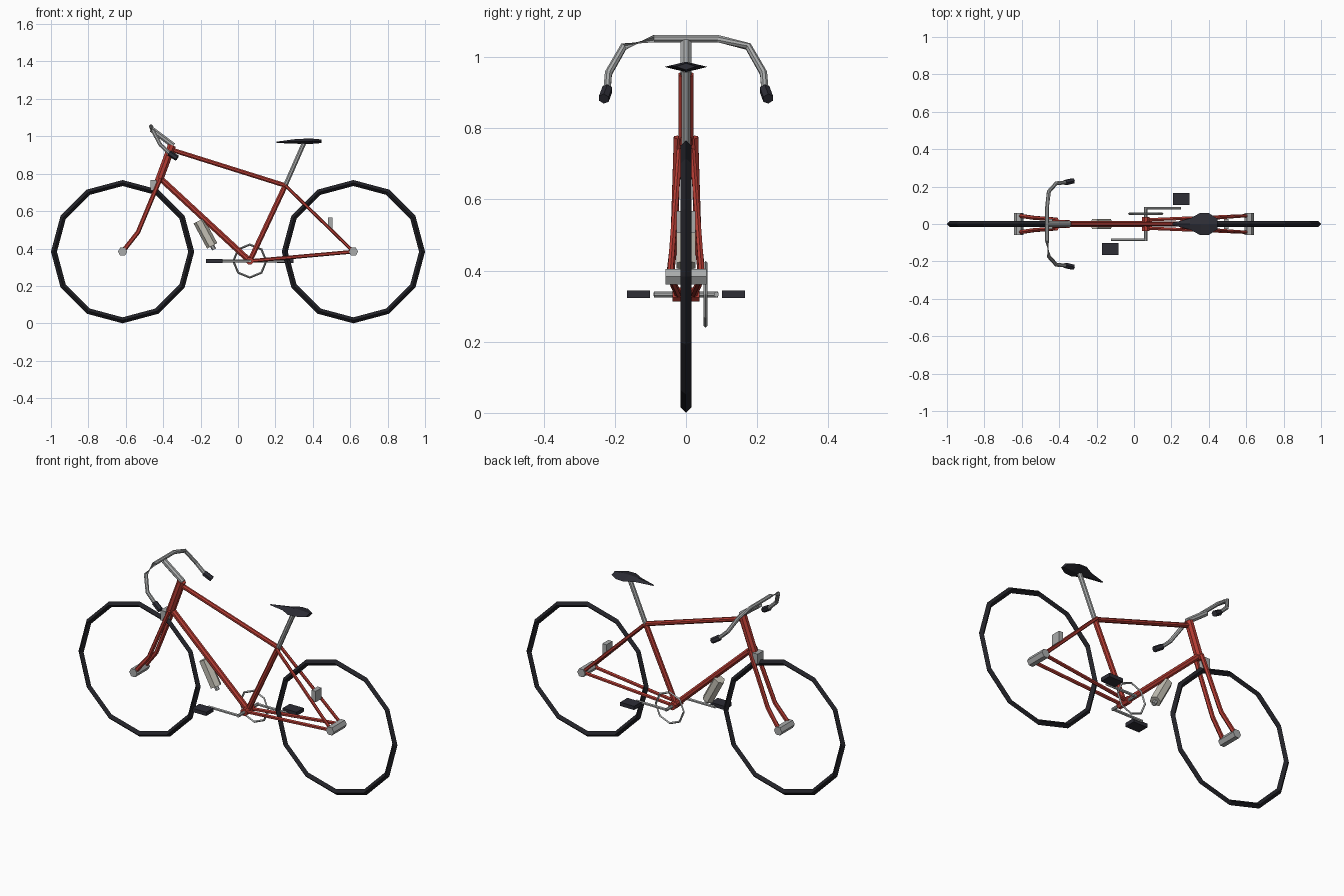
import bpy, bmesh, math
from mathutils import Vector, Matrix

if "Cube" in bpy.data.objects:
    bpy.data.objects.remove(bpy.data.objects["Cube"])


def material(name, rgb):
    m = bpy.data.materials.new(name)
    m.diffuse_color = (*rgb, 1)
    m.use_nodes = True
    m.node_tree.nodes["Principled BSDF"].inputs["Base Color"].default_value = m.diffuse_color
    return m


RED = material("frame red", (0.46, 0.045, 0.033))
GREY = material("metal grey", (0.40, 0.41, 0.41))
DARK = material("saddle dark", (0.026, 0.026, 0.036))
TYRE = material("tyre black", (0.016, 0.016, 0.021))
CREAM = material("bottle cream", (0.55, 0.53, 0.46))


def finish(name, bm, mat):
    bmesh.ops.recalc_face_normals(bm, faces=bm.faces)
    me = bpy.data.meshes.new(name)
    bm.to_mesh(me)
    bm.free()
    me.materials.append(mat)
    ob = bpy.data.objects.new(name, me)
    bpy.context.collection.objects.link(ob)
    return ob


def tube(name, pts, r, mat, sides=8, closed=False, turn=0.5):
    """Sweep a polygon along a path, mitred at the bends."""
    pts = [Vector(p) for p in pts]
    n, bm, rings = len(pts), bmesh.new(), []
    for i, p in enumerate(pts):
        a = pts[i - 1] if closed or i else p
        b = pts[(i + 1) % n] if closed or i < n - 1 else p
        d = (b - a).normalized()
        side = Vector((0, 1, 0))
        if abs(d.y) > 0.85:
            side = Vector((0, 0, 1))
        u = (side - d * side.dot(d)).normalized()
        v = d.cross(u)
        ring = []
        for k in range(sides):
            t = (k + turn) * math.tau / sides
            ring.append(bm.verts.new(p + (u * math.cos(t) + v * math.sin(t)) * r))
        rings.append(ring)
    for i in range(n if closed else n - 1):
        A, B = rings[i], rings[(i + 1) % n]
        for k in range(sides):
            j = (k + 1) % sides
            bm.faces.new((A[k], A[j], B[j], B[k]))
    if not closed:
        bm.faces.new(rings[0])
        bm.faces.new(rings[-1])
    return finish(name, bm, mat)


def hoop(name, c, r, minor, count, sides, mat):
    pts = []
    for i in range(count):
        t = i * math.tau / count
        pts.append((c[0] + r * math.cos(t), c[1], c[2] + r * math.sin(t)))
    return tube(name, pts, minor, mat, sides, True, 0)


def box(name, c, size, mat, tilt=0):
    bm = bmesh.new()
    bmesh.ops.create_cube(bm, size=1)
    m = Matrix.Translation(c) @ Matrix.Rotation(tilt, 4, 'Y') @ Matrix.Diagonal((*size, 1))
    bmesh.ops.transform(bm, matrix=m, verts=bm.verts)
    return finish(name, bm, mat)


# Wheels and hubs
WX, WZ = 0.617, 0.383
for label, s in (("front", -1), ("rear", 1)):
    hoop(label + "_tyre", (s * WX, 0, WZ), 0.367, 0.016, 12, 4, TYRE)
    tube(label + "_hub", [(s * WX, -0.058, WZ), (s * WX, 0.058, WZ)], 0.025, GREY, 6)

# Main frame tubes
BB, SEAT = (0.063, 0, 0.333), (0.253, 0, 0.737)
tube("head_tube", [(-0.425, 0, 0.757), (-0.353, 0, 0.952)], 0.023, RED)
tube("top_tube", [(-0.355, 0, 0.928), SEAT], 0.013, RED)
tube("down_tube", [(-0.415, 0, 0.775), BB], 0.017, RED)
tube("seat_tube", [BB, SEAT], 0.015, RED)
tube("bottom_bracket", [(0.063, -0.038, 0.333), (0.063, 0.038, 0.333)], 0.021, RED)

# Paired stays, fork legs, cranks and pedals
for label, s in (("near", -1), ("far", 1)):
    tube(label + "_chainstay", [(0.063, s * 0.022, 0.333), (WX, s * 0.045, WZ)], 0.010, RED, 6)
    tube(label + "_seatstay", [(0.253, s * 0.018, 0.737), (WX, s * 0.045, WZ)], 0.009, RED, 6)
    tube(label + "_fork_leg", [(-0.415, s * 0.024, 0.775), (-0.535, s * 0.033, 0.487),
                               (-WX, s * 0.045, WZ)], 0.012, RED, 6)
    tube(label + "_crank", [(0.063, s * 0.085, 0.333), (0.063 + s * 0.187, s * 0.085, 0.333)],
         0.008, GREY, 6)
    box(label + "_pedal", (0.063 + s * 0.19, s * 0.133, 0.333), (0.088, 0.065, 0.021), DARK)
tube("crank_axle", [(0.063, -0.09, 0.333), (0.063, 0.09, 0.333)], 0.009, GREY)
hoop("chainring", (0.063, 0.055, 0.333), 0.088, 0.006, 8, 4, GREY)

# Brakes
box("front_brake", (-0.452, 0, 0.738), (0.032, 0.054, 0.058), GREY)
box("rear_brake", (0.493, 0, 0.536), (0.026, 0.054, 0.062), GREY)

# Stem, handlebar and grips
tube("stem", [(-0.345, 0, 0.950), (-0.463, 0, 1.038)], 0.016, GREY)
half = [(-0.465, 0.09, 1.052), (-0.455, 0.175, 1.030),
        (-0.415, 0.218, 0.955), (-0.365, 0.222, 0.908)]
tube("handlebar", [(x, -y, z) for x, y, z in reversed(half)] + half, 0.011, GREY)
for label, s in (("near", -1), ("far", 1)):
    tube(label + "_grip", [(-0.368, s * 0.221, 0.910), (-0.325, s * 0.231, 0.883)], 0.016, DARK, 6)

# Seat post
tube("seat_post", [SEAT, (0.352, 0, 0.962)], 0.013, GREY)

# Saddle: diamond sections as x, half width, bottom z, top z
bm = bmesh.new()
rings = []
for x, w, lo, hi in ((0.205, 0.006, 0.964, 0.971), (0.300, 0.030, 0.961, 0.984),
                     (0.355, 0.060, 0.958, 0.987), (0.400, 0.058, 0.960, 0.987),
                     (0.447, 0.028, 0.964, 0.983)):
    mid = (lo + hi) / 2
    rings.append([bm.verts.new(p) for p in ((x, -w, mid), (x, 0, lo), (x, w, mid), (x, 0, hi))])
for A, B in zip(rings, rings[1:]):
    for k in range(4):
        j = (k + 1) % 4
        bm.faces.new((A[k], A[j], B[j], B[k]))
bm.faces.new(rings[0])
bm.faces.new(rings[-1])
finish("saddle", bm, DARK)

# Bottle and its cap, leaning along the down tube
axis = Vector((0.475, 0, -0.88))
mid = Vector((-0.174, 0, 0.481))
tube("bottle", [mid - axis * 0.076, mid + axis * 0.076], 0.031, CREAM, 6)
tube("bottle_cap", [mid + axis * 0.07, mid + axis * 0.098], 0.012, GREY, 6)
